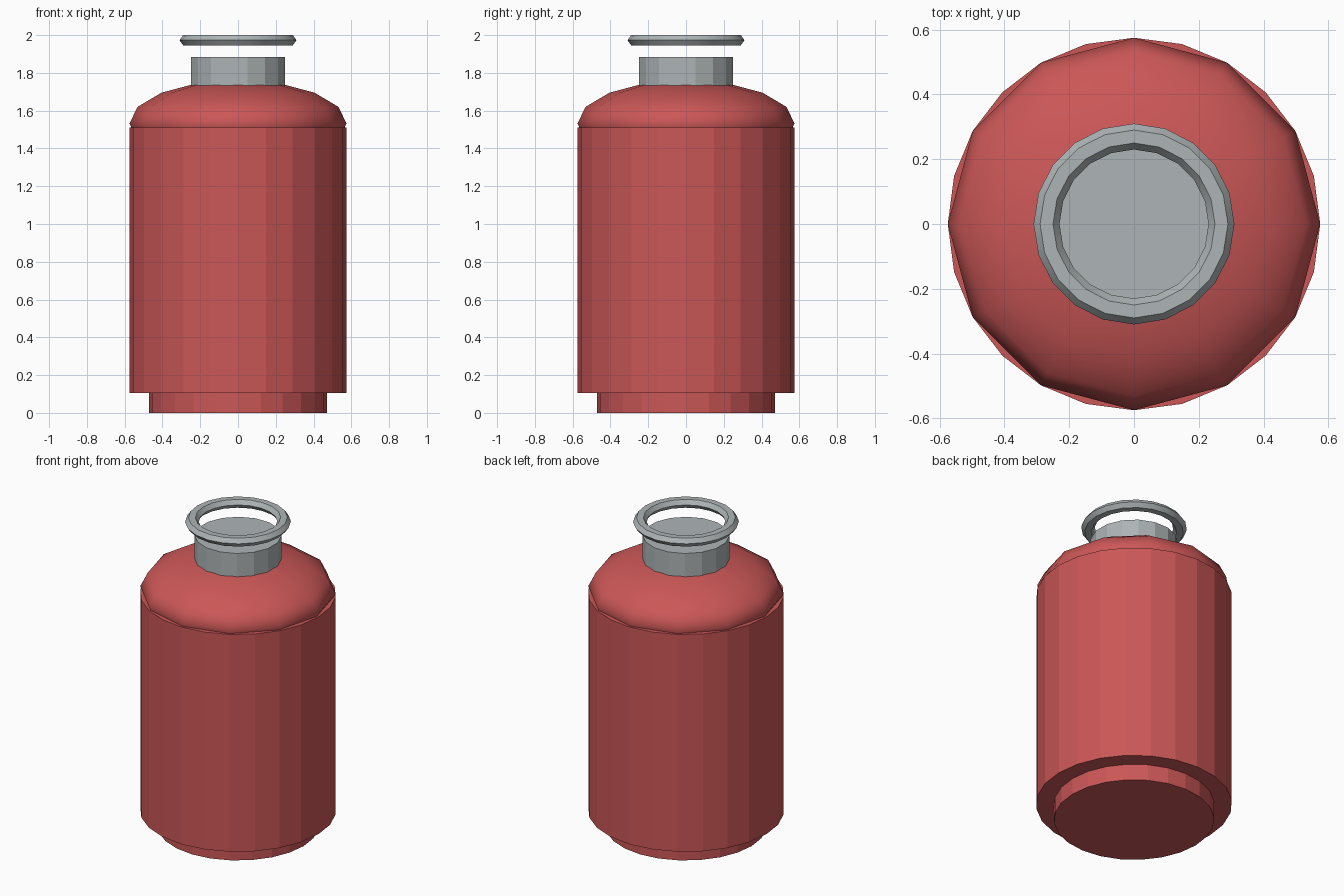
import bpy
import math

old = bpy.data.objects.get("Cube")
if old:
    bpy.data.objects.remove(old, do_unlink=True)


def make_material(name, color):
    mat = bpy.data.materials.new(name)
    mat.use_nodes = True
    mat.diffuse_color = color
    mat.node_tree.nodes["Principled BSDF"].inputs["Base Color"].default_value = color
    return mat


red = make_material("red paint", (0.60, 0.095, 0.095, 1))
grey = make_material("light grey metal", (0.42, 0.46, 0.47, 1))


def finish(name, mat):
    obj = bpy.context.object
    obj.name = name
    obj.data.materials.append(mat)
    return obj


def cylinder(name, sides, radius, bottom, top, mat, turn=0.0):
    bpy.ops.mesh.primitive_cylinder_add(
        vertices=sides, radius=radius, depth=top - bottom,
        location=(0, 0, (bottom + top) / 2), rotation=(0, 0, turn))
    return finish(name, mat)


# Foot, main tank and neck
cylinder("foot", 24, 0.47, 0, 0.11, red)
cylinder("tank_body", 24, 0.575, 0.105, 1.51, red)
cylinder("neck", 16, 0.255, 1.68, 1.885, grey, math.pi / 16)

# Flattened smooth shoulder
bpy.ops.mesh.primitive_uv_sphere_add(
    segments=12, ring_count=8, radius=0.575, location=(0, 0, 1.532))
shoulder = finish("shoulder_dome", red)
shoulder.scale.z = 0.4
bpy.ops.object.shade_smooth()

# Floating collar ring with a flattened six-sided section
bpy.ops.mesh.primitive_torus_add(
    major_segments=20, minor_segments=6, major_radius=0.27,
    minor_radius=0.04, location=(0, 0, 1.973))
collar = finish("collar_ring", grey)
collar.scale.z = 0.78
bpy.ops.object.shade_smooth_by_angle(angle=math.radians(20))
